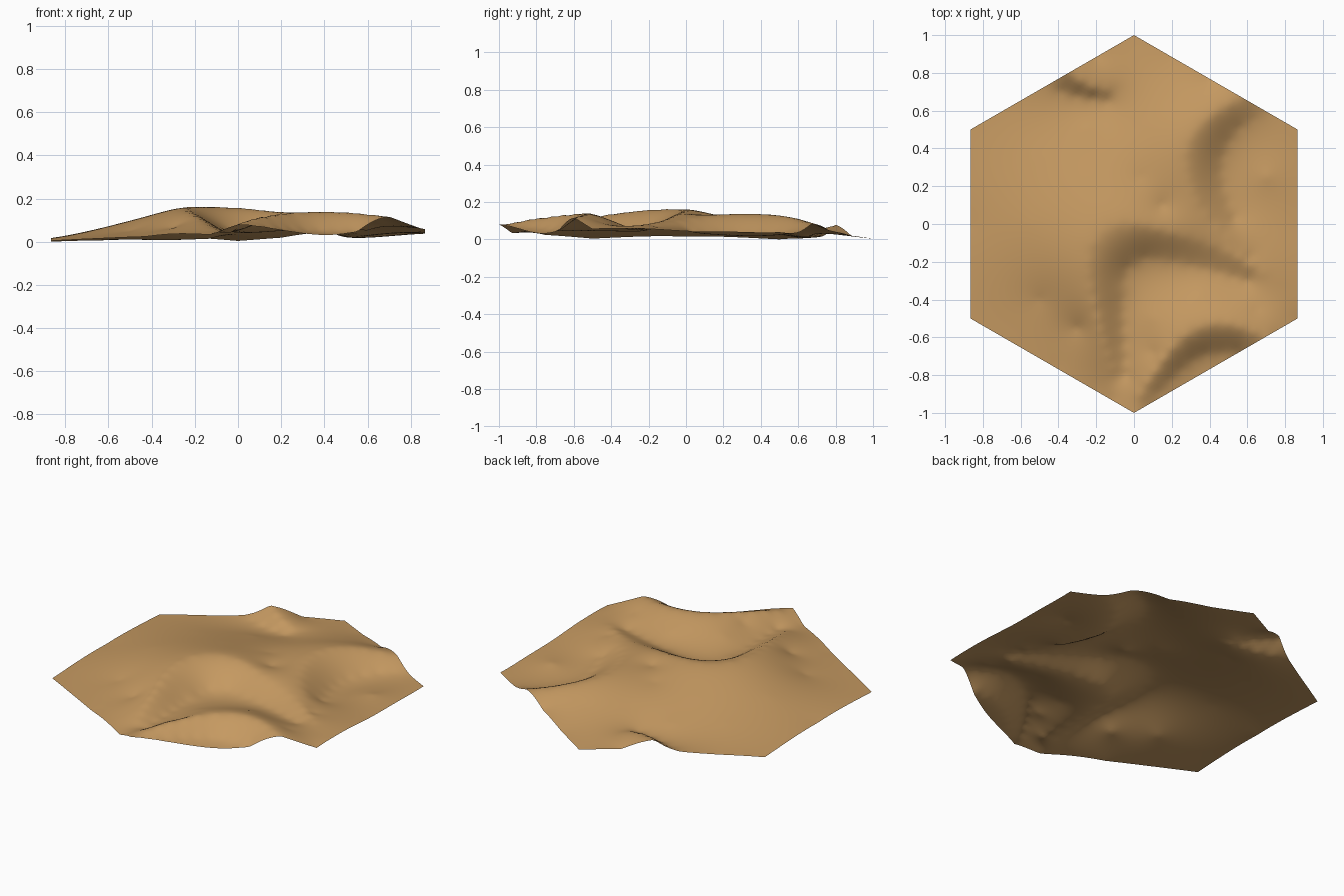
import bpy
import bmesh
import math
from mathutils import Vector

default_cube = bpy.data.objects.get("Cube")
if default_cube:
    bpy.data.objects.remove(default_cube, do_unlink=True)


def smooth_path(points, spacing=0.075):
    """Resample a control polygon as a Catmull-Rom curve."""
    pts = [Vector(p) for p in points]
    pts = [2 * pts[0] - pts[1]] + pts + [2 * pts[-1] - pts[-2]]
    result = []
    for a, b, c, d in zip(pts, pts[1:], pts[2:], pts[3:]):
        steps = max(1, round((c - b).length / spacing))
        for i in range(steps):
            t = i / steps
            result.append(b + 0.5 * t * ((c - a) + t * (
                2 * a - 5 * b + 4 * c - d + t * (3 * (b - c) + d - a))))
    return result + [pts[-2]]


def solve(matrix, values):
    """Gaussian elimination with partial pivoting."""
    n = len(values)
    rows = [list(row) + [v] for row, v in zip(matrix, values)]
    for i in range(n):
        pivot = max(range(i, n), key=lambda r: abs(rows[r][i]))
        rows[i], rows[pivot] = rows[pivot], rows[i]
        for r in range(i + 1, n):
            factor = rows[r][i] / rows[i][i]
            if factor:
                rows[r] = [p - factor * q for p, q in zip(rows[r], rows[i])]
    answer = [0.0] * n
    for i in reversed(range(n)):
        rest = sum(rows[i][j] * answer[j] for j in range(i + 1, n))
        answer[i] = (rows[i][n] - rest) / rows[i][i]
    return answer


def make_height_function(samples):
    """Spline surface through the samples: distance kernel plus a plane."""
    n = len(samples)
    flat = [Vector((p.x, p.y)) for p in samples]
    matrix = [[(p - q).length for q in flat] + [1, p.x, p.y] for p in flat]
    matrix += [[1] * n + [0] * 3,
               [p.x for p in flat] + [0] * 3,
               [p.y for p in flat] + [0] * 3]
    weights = solve(matrix, [p.z for p in samples] + [0] * 3)

    def height(x, y):
        total = weights[n] + weights[n + 1] * x + weights[n + 2] * y
        return total + sum(w * math.hypot(x - p.x, y - p.y)
                           for w, p in zip(weights, flat))
    return height


# Central dune: crest and foot of its slip face
central_crest = [(-.09, -.83, .05), (-.19, -.5, .125), (-.24, -.2, .163),
                 (-.16, -.04, .167), (0, 0, .163), (.2, -.05, .14),
                 (.5, -.15, .1), (.87, -.39, .065)]
central_foot = [(-.04, -.8, .045), (-.06, -.4, .055), (-.03, -.23, .06),
                (.06, -.18, .062), (.3, -.22, .06), (.6, -.3, .057)]

# Right rear dune
rear_crest = [(.58, .67, .085), (.43, .59, .115), (.3, .45, .138),
              (.28, .3, .14), (.34, .12, .128), (.45, -.02, .105),
              (.62, -.17, .075)]
rear_foot = [(.71, .59, .04), (.56, .51, .036), (.47, .36, .035),
             (.47, .2, .038), (.53, .03, .046)]

# Front dune
front_crest = [(0, -.96, .085), (.07, -.84, .113), (.2, -.66, .137),
               (.35, -.55, .145), (.5, -.53, .143), (.7, -.6, .122)]
front_foot = [(.08, -.95, .078), (.25, -.77, .065), (.38, -.69, .055),
              (.55, -.68, .052)]

# Small dune cut by the left rear edge
edge_crest = [(-.35, .8, .085), (-.22, .72, .06), (-.08, .71, .035)]
edge_foot = [(-.47, .73, .022), (-.3, .68, .016), (-.14, .65, .018)]

# Rim and gentle windward slopes
rim = [(0, -1, .085), (.87, -.5, .06), (.87, .5, .045), (0, 1, .01),
       (-.87, .5, .006), (-.87, -.5, .01), (-.87, 0, .02),
       (-.43, -.75, .03), (-.12, -.93, .04), (.87, 0, .05),
       (.4, .77, .05), (.2, .885, .025), (-.65, .62, .012),
       (-.2, .885, .025)]
slopes = [(-.55, 0, .09), (-.5, .35, .055), (-.25, .25, .105),
          (.03, .25, .115), (-.5, -.4, .055), (-.3, -.55, .07),
          (0, .5, .075), (.2, .65, .08), (-.25, .5, .045),
          (.15, .1, .122), (.35, -.38, .1), (.1, -.5, .085),
          (.1, -.68, .095), (.7, .25, .05), (.65, -.45, .095)]

samples = []
feature_lines = [central_crest, central_foot, rear_crest, rear_foot,
                 front_crest, front_foot, edge_crest, edge_foot]
for point in [p for line in feature_lines for p in smooth_path(line)] + \
        [Vector(p) for p in rim + slopes]:
    if all((point.xy - other.xy).length > 0.035 for other in samples):
        samples.append(point)
height = make_height_function(samples)

# Hexagonal sheet of sand, evenly triangulated and raised into dunes
bm = bmesh.new()
center = bm.verts.new((0, 0, 0))
corners = [bm.verts.new((math.cos(a), math.sin(a), 0))
           for a in (math.radians(90 + 60 * k) for k in range(6))]
for k in range(6):
    bm.faces.new((center, corners[k], corners[(k + 1) % 6]))
bmesh.ops.subdivide_edges(bm, edges=bm.edges[:], cuts=47, use_grid_fill=True)
for vert in bm.verts:
    vert.co.z = height(vert.co.x, vert.co.y)
lowest = min(vert.co.z for vert in bm.verts)
for vert in bm.verts:
    vert.co.z -= lowest
for face in bm.faces:
    face.smooth = True

mesh = bpy.data.meshes.new("sand_dunes")
bm.to_mesh(mesh)
bm.free()
dunes = bpy.data.objects.new("sand_dunes", mesh)
bpy.context.collection.objects.link(dunes)

# Sand colour
sand = bpy.data.materials.new("sand")
sand.use_nodes = True
sand_color = (0.56, 0.32, 0.12, 1)
sand.diffuse_color = sand_color
shader = next(n for n in sand.node_tree.nodes if n.type == "BSDF_PRINCIPLED")
shader.inputs["Base Color"].default_value = sand_color
mesh.materials.append(sand)
